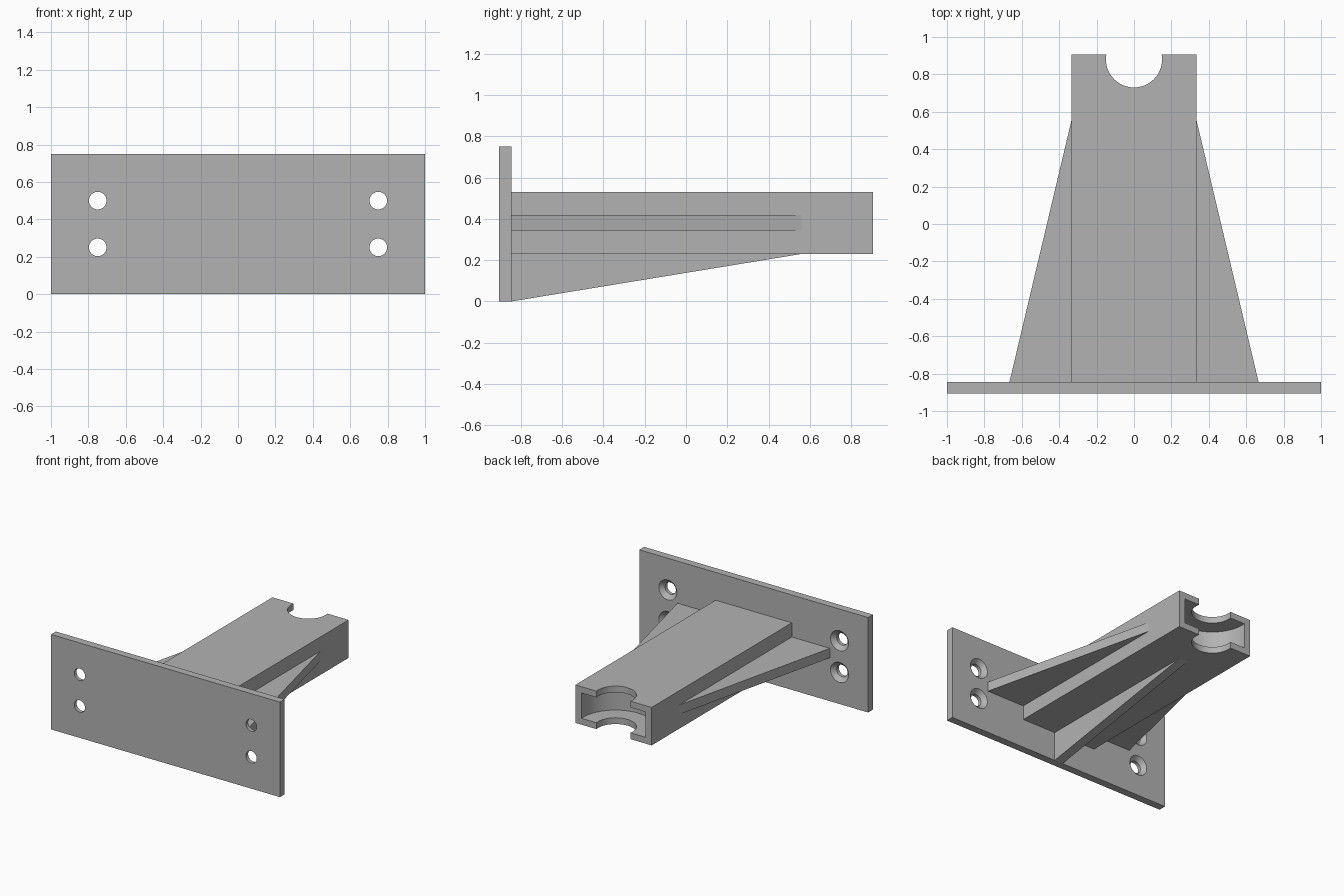
import bpy
import bmesh
from math import radians
from mathutils import Matrix, Vector

cube = bpy.data.objects.get("Cube")
if cube:
    bpy.data.objects.remove(cube, do_unlink=True)

# Main dimensions
PLATE_FRONT, PLATE_BACK, PLATE_TOP = -0.905, -0.845, 0.75
BEAM_HALF, BEAM_END, BEAM_BOTTOM, BEAM_TOP = 0.333, 0.905, 0.23, 0.53
RIB_TIP, RIB_THICK = 0.56, 0.075
SEAT_Y = 0.88

grey = bpy.data.materials.new("plain_grey")
grey.use_nodes = True
colour = (0.45, 0.45, 0.45, 1)
grey.diffuse_color = colour
grey.node_tree.nodes["Principled BSDF"].inputs["Base Color"].default_value = colour


def finish(name, bm):
    """Turn a bmesh into a named object."""
    bmesh.ops.recalc_face_normals(bm, faces=bm.faces)
    mesh = bpy.data.meshes.new(name)
    bm.to_mesh(mesh)
    bm.free()
    mesh.materials.append(grey)
    obj = bpy.data.objects.new(name, mesh)
    bpy.context.collection.objects.link(obj)
    return obj


def prism(name, outline, direction):
    """Extrude a closed outline of points along a direction."""
    bm = bmesh.new()
    face = bm.faces.new([bm.verts.new(p) for p in outline])
    new = bmesh.ops.extrude_face_region(bm, geom=[face])["geom"]
    verts = [v for v in new if isinstance(v, bmesh.types.BMVert)]
    bmesh.ops.translate(bm, verts=verts, vec=Vector(direction))
    return finish(name, bm)


def box(name, half, y0, y1, z0, z1):
    outline = [(-half, y0, z0), (half, y0, z0), (half, y1, z0), (-half, y1, z0)]
    return prism(name, outline, (0, 0, z1 - z0))


def cone(name, r1, r2, depth, centre, tilt=0):
    """Round cutter, along z or tilted about x."""
    bm = bmesh.new()
    place = Matrix.Translation(centre) @ Matrix.Rotation(radians(tilt), 4, "X")
    bmesh.ops.create_cone(bm, cap_ends=True, segments=64, radius1=r1,
                          radius2=r2, depth=depth, matrix=place)
    return finish(name, bm)


def cut(obj, cutters):
    """Subtract the cutters, bake the result and remove them."""
    for cutter in cutters:
        cutter.hide_render = True
        mod = obj.modifiers.new("cut", "BOOLEAN")
        mod.operation, mod.solver, mod.object = "DIFFERENCE", "EXACT", cutter
    graph = bpy.context.evaluated_depsgraph_get()
    mesh = bpy.data.meshes.new_from_object(obj.evaluated_get(graph))
    obj.modifiers.clear()
    obj.data = mesh
    for cutter in cutters:
        bpy.data.objects.remove(cutter, do_unlink=True)
    mesh.shade_smooth()
    mesh.set_sharp_from_angle(angle=radians(30))


# Mounting plate with four holes countersunk from the back
plate = box("mounting_plate", 1, PLATE_FRONT, PLATE_BACK, 0, PLATE_TOP)
cutters = []
for x in (-0.75, 0.75):
    for z in (0.25, 0.5):
        middle = (PLATE_FRONT + PLATE_BACK) / 2
        cutters.append(cone("hole", 0.047, 0.047, 0.2, (x, middle, z), 90))
        # Wide end lies just behind the plate
        cutters.append(cone("countersink", 0.04, 0.08, 0.04,
                            (x, PLATE_BACK - 0.019, z), -90))
cut(plate, cutters)

# Arm with an open round seat: narrow through bore, wide inner pocket
arm = box("arm", BEAM_HALF, PLATE_BACK, BEAM_END, BEAM_BOTTOM, BEAM_TOP)
mid_z = (BEAM_BOTTOM + BEAM_TOP) / 2
cut(arm, [cone("bore", 0.15, 0.15, 1, (0, SEAT_Y, mid_z)),
          cone("pocket", 0.28, 0.28, 0.2, (0, SEAT_Y, mid_z))])

# Triangular side ribs
for side, sign in (("left", 1), ("right", -1)):
    z = mid_z - RIB_THICK / 2
    prism(side + "_side_rib", [(sign * BEAM_HALF, PLATE_BACK, z),
                               (sign * 2 * BEAM_HALF, PLATE_BACK, z),
                               (sign * BEAM_HALF, RIB_TIP, z)], (0, 0, RIB_THICK))

# Triangular rib under the arm
x = -RIB_THICK / 2
prism("bottom_rib", [(x, PLATE_BACK, BEAM_BOTTOM), (x, PLATE_BACK, 0),
                     (x, RIB_TIP, BEAM_BOTTOM)], (RIB_THICK, 0, 0))
